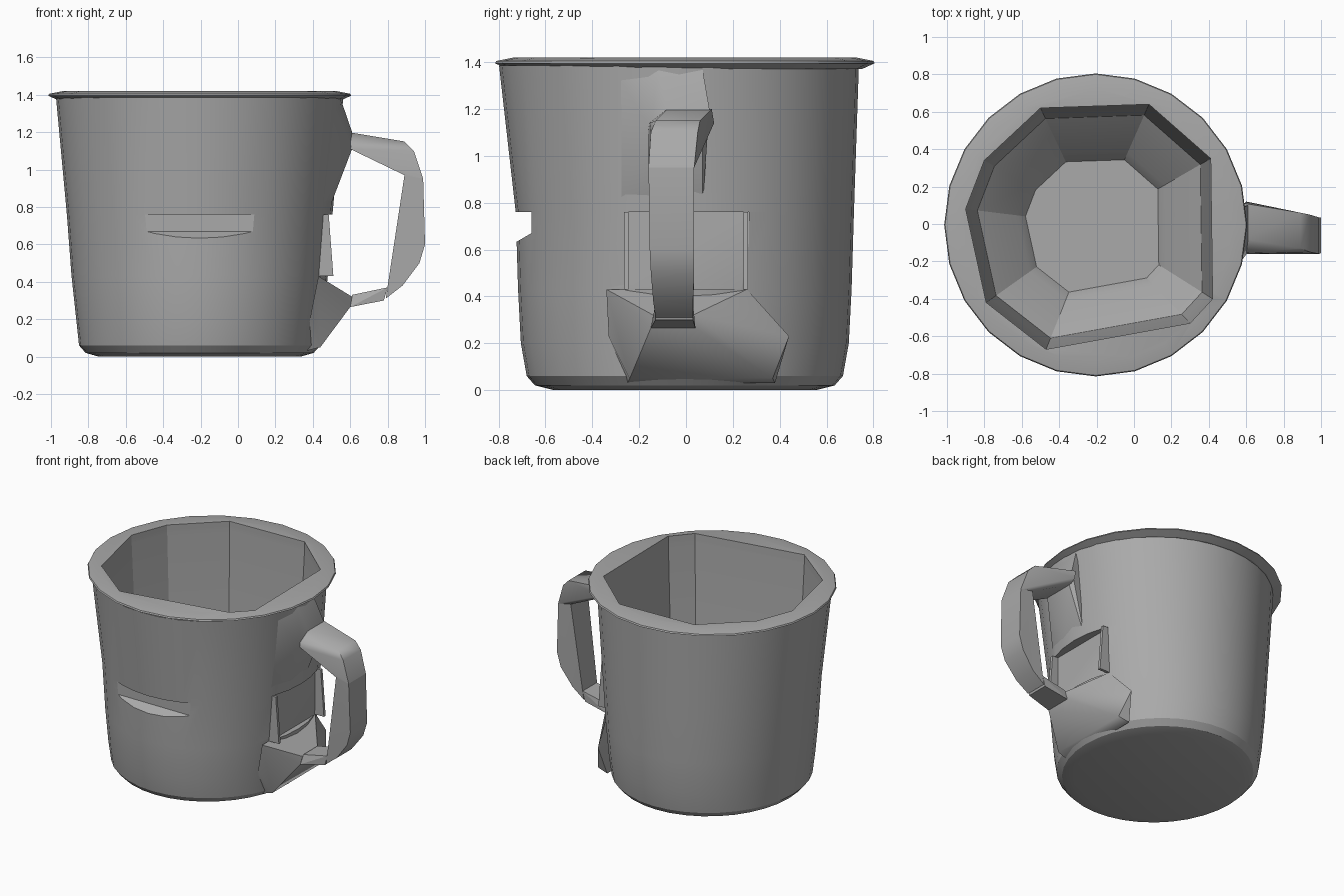
import bpy, bmesh, math
from mathutils import Vector

if "Cube" in bpy.data.objects:
    bpy.data.objects.remove(bpy.data.objects["Cube"], do_unlink=True)

grey = bpy.data.materials.new("warm_grey")
grey.use_nodes = True
COLOUR = (0.4, 0.4, 0.4, 1)
grey.diffuse_color = COLOUR
grey.node_tree.nodes["Principled BSDF"].inputs["Base Color"].default_value = COLOUR

CENTRE = Vector((-0.205, -0.005, 0))


def finish(bm, name):
    bmesh.ops.recalc_face_normals(bm, faces=bm.faces)
    mesh = bpy.data.meshes.new(name)
    bm.to_mesh(mesh)
    bm.free()
    mesh.materials.append(grey)
    ob = bpy.data.objects.new(name, mesh)
    bpy.context.collection.objects.link(ob)
    return ob


def loft(name, rings):
    """Closed solid through rings with equal point counts."""
    bm = bmesh.new()
    loops = [[bm.verts.new(p) for p in ring] for ring in rings]
    for a, b in zip(loops, loops[1:]):
        for i in range(len(a)):
            j = (i + 1) % len(a)
            bm.faces.new((a[i], a[j], b[j], b[i]))
    bm.faces.new(loops[0])
    bm.faces.new(loops[-1])
    return finish(bm, name)


def oval(rx, ry, z, n, dy=0):
    return [CENTRE + Vector((rx * math.cos(math.tau * i / n),
                             ry * math.sin(math.tau * i / n) + dy, z)) for i in range(n)]


def hull(name, *bars):
    """Convex solid around bars given as (x, z, y_low, y_high)."""
    bm = bmesh.new()
    for x, z, y0, y1 in bars:
        bm.verts.new((x, y0, z))
        bm.verts.new((x, y1, z))
    out = bmesh.ops.convex_hull(bm, input=bm.verts)
    loose = [g for g in out["geom_interior"] if isinstance(g, bmesh.types.BMVert)]
    bmesh.ops.delete(bm, geom=loose, context="VERTS")
    bmesh.ops.dissolve_limit(bm, angle_limit=0.02, verts=bm.verts, edges=bm.edges)
    return finish(bm, name)


def cut(ob, *cutters):
    for c in cutters:
        c.hide_render = True
        c.hide_set(True)
        mod = ob.modifiers.new("cut", "BOOLEAN")
        mod.operation = "DIFFERENCE"
        mod.solver = "EXACT"
        mod.object = c
    bpy.context.view_layer.objects.active = ob
    for c in cutters:
        bpy.ops.object.modifier_apply(modifier=ob.modifiers[0].name)


def smooth(ob, degrees):
    bpy.ops.object.select_all(action="DESELECT")
    ob.select_set(True)
    bpy.context.view_layer.objects.active = ob
    bpy.ops.object.shade_smooth_by_angle(angle=math.radians(degrees))


# Body and rim solids
body = loft("cup_body", [oval(rx, ry, z, 36, dy) for rx, ry, z, dy in (
    (0.54, 0.56, 0.0, 0), (0.61, 0.64, 0.02, 0), (0.645, 0.675, 0.06, 0),
    (0.66, 0.7, 0.2, 0), (0.685, 0.712, 0.43, 0), (0.71, 0.722, 0.76, 0),
    (0.768, 0.768, 1.385, -0.025))])
rim = loft("cup_rim", [oval(r, r, z, 24) for r, z in (
    (0.755, 1.37), (0.81, 1.395), (0.805, 1.405), (0.73, 1.42))])

# Faceted hollow with steep walls, a sloped lower band and a small floor
opening = [(-0.9, 0.08), (-0.79, -0.42), (-0.47, -0.67), (0.3, -0.53),
           (0.42, -0.4), (0.41, 0.35), (0.08, 0.64), (-0.5, 0.62), (-0.8, 0.34)]


def opening_ring(s, z):
    return [CENTRE + (Vector((x, y, 0)) - CENTRE) * s + Vector((0, 0, z))
            for x, y in opening]


hollow = loft("hollow_cutter", [opening_ring(s, z) for s, z in (
    (0.54, 0.07), (0.6, 0.13), (0.91, 0.32), (0.955, 0.76), (1, 1.36), (1, 1.5))])

# Recess behind the handle and shallow slot in the front
recess = hull("recess_cutter", (0.44, 0.43, -0.25, 0.27), (0.44, 0.76, -0.25, 0.27),
              (0.8, 0.43, -0.25, 0.27), (0.8, 0.76, -0.25, 0.27))
slot = loft("slot_cutter", [[Vector((x, y, z)) for y, z in (
    (-0.66, 0.67), (-0.66, 0.76), (-0.9, 0.76), (-0.9, 0.53))]
    for x in (-0.55, 0.14)])
cut(body, hollow, recess, slot)
cut(rim, hollow)
smooth(body, 22)
smooth(rim, 20)

# Narrow cheeks on both sides of the recess
for side, y in (("front", -0.255), ("back", 0.255)):
    hull("recess_cheek_" + side, (0.43, 0.43, y - 0.01, y + 0.01),
         (0.43, 0.76, y - 0.01, y + 0.01), (0.51, 0.43, y - 0.01, y + 0.01),
         (0.485, 0.76, y - 0.01, y + 0.01))

# Handle as joined convex blocks
upper_root = hull("handle_upper_root", (0.49, 1.375, -0.31, 0.07),
                  (0.55, 1.375, -0.12, 0.07), (0.61, 1.2, -0.08, 0.1),
                  (0.61, 1.11, -0.15, 0.07), (0.43, 0.77, -0.3, 0.07),
                  (0.48, 0.77, -0.12, 0.07))
top = hull("handle_top", (0.59, 1.2, -0.08, 0.11), (0.6, 1.11, -0.16, 0.07),
           (0.6, 1.14, -0.155, 0.12), (0.89, 1.15, -0.13, 0.06),
           (0.94, 1.1, -0.15, 0.05), (0.99, 0.95, -0.16, 0.035),
           (0.89, 0.97, -0.16, 0.035))
grip = hull("handle_grip", (0.89, 0.97, -0.16, 0.035), (0.99, 0.95, -0.16, 0.035),
            (1.0, 0.6, -0.155, 0.035), (0.97, 0.5, -0.15, 0.035),
            (0.88, 0.38, -0.14, 0.03), (0.79, 0.31, -0.13, 0.03),
            (0.8, 0.37, -0.13, 0.03))
hull("handle_bottom", (0.8, 0.37, -0.13, 0.03), (0.78, 0.3, -0.13, 0.03),
     (0.6, 0.265, -0.15, 0.04), (0.61, 0.33, -0.13, 0.03))

# Wedge that carries the handle foot
foot = hull("handle_foot", (0.43, 0.43, -0.34, 0.26), (0.61, 0.32, -0.14, 0.03),
            (0.6, 0.265, -0.15, 0.04), (0.44, 0.05, -0.24, 0.37),
            (0.39, 0.23, -0.33, 0.44), (0.36, 0.03, -0.25, 0.38))
cut(foot, hollow)
for part in (upper_root, top, grip, foot):
    smooth(part, 40)
